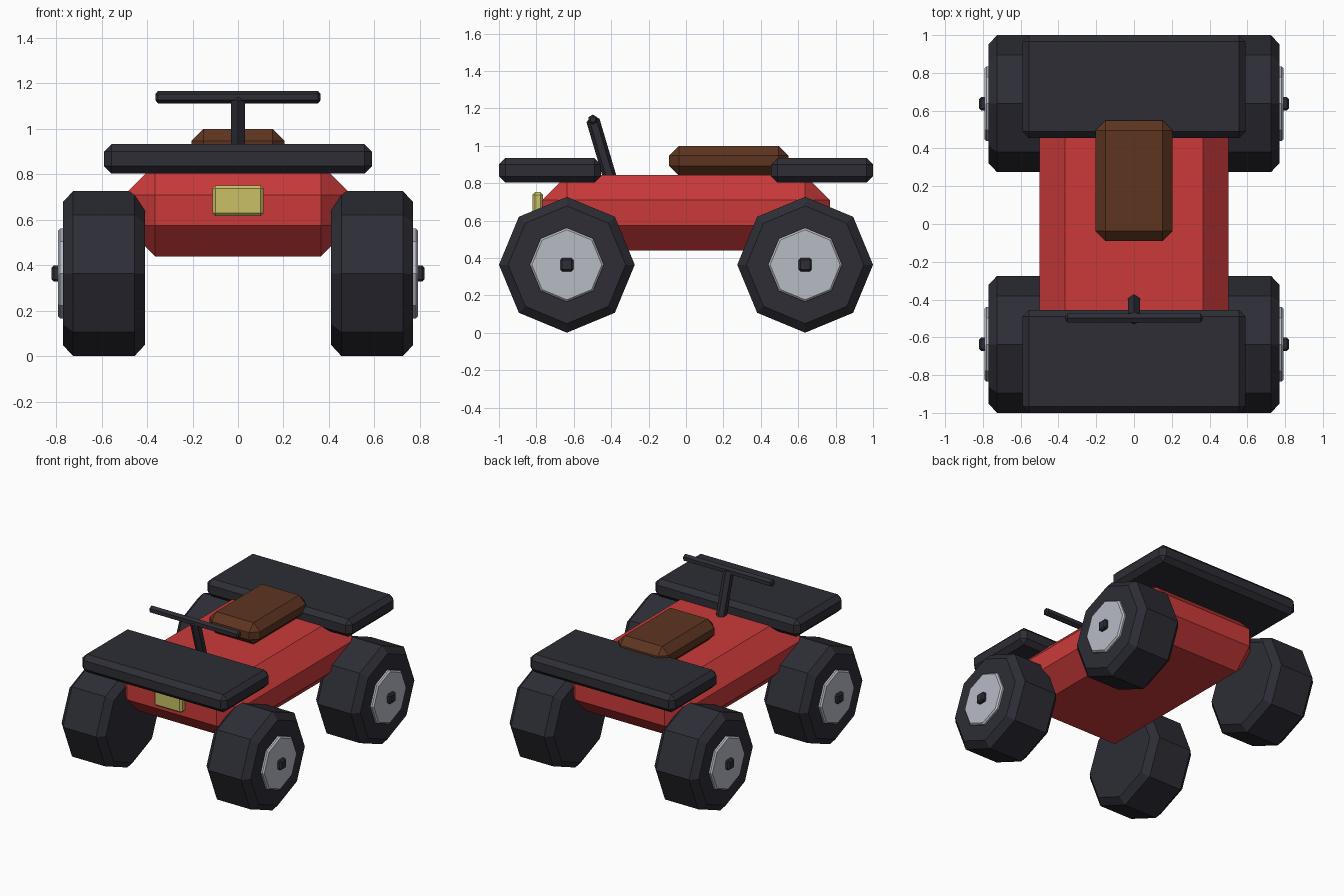
import bpy
import bmesh
from math import pi
from mathutils import Matrix, Vector

old = bpy.data.objects.get("Cube")
if old:
    bpy.data.objects.remove(old, do_unlink=True)


def material(name, rgb):
    mat = bpy.data.materials.new(name)
    mat.use_nodes = True
    color = (*rgb, 1.0)
    mat.diffuse_color = color
    mat.node_tree.nodes["Principled BSDF"].inputs["Base Color"].default_value = color
    return mat


red = material("red paint", (0.60, 0.042, 0.042))
rubber = material("dark rubber", (0.026, 0.026, 0.036))
silver = material("silver metal", (0.48, 0.50, 0.56))
leather = material("brown leather", (0.11, 0.035, 0.014))
glass = material("yellow lamp", (0.58, 0.53, 0.13))


def finish(name, bm, mat):
    bmesh.ops.recalc_face_normals(bm, faces=bm.faces)
    mesh = bpy.data.meshes.new(name)
    bm.to_mesh(mesh)
    bm.free()
    mesh.materials.append(mat)
    obj = bpy.data.objects.new(name, mesh)
    bpy.context.collection.objects.link(obj)
    return obj


def chamfer(bm, edges, width):
    bmesh.ops.bevel(bm, geom=edges, offset=width, offset_type='OFFSET',
                    segments=1, profile=0.5, affect='EDGES')


def box(name, low, high, width, mat):
    """Chamfered box between two corners."""
    low, high = Vector(low), Vector(high)
    bm = bmesh.new()
    bmesh.ops.create_cube(bm, size=1)
    bmesh.ops.scale(bm, vec=high - low, verts=bm.verts)
    bmesh.ops.translate(bm, vec=(low + high) / 2, verts=bm.verts)
    chamfer(bm, bm.edges[:], width)
    return finish(name, bm, mat)


def rod(name, start, end, radius, sides, width, mat):
    """Faceted cylinder between two points with chamfered rims."""
    start, end = Vector(start), Vector(end)
    axis = end - start
    bm = bmesh.new()
    bmesh.ops.create_cone(bm, cap_ends=True, segments=sides, radius1=radius,
                          radius2=radius, depth=axis.length)
    rims = [e for e in bm.edges if abs(e.verts[0].co.z - e.verts[1].co.z) < 1e-4]
    chamfer(bm, rims, width)
    # Keep one corner of the section in the plane of the model's length
    side = Vector((1, 0, 0)) if abs(axis.x) < 1e-4 else Vector((0, 1, 0))
    up = axis.normalized()
    turn = Matrix((side, up.cross(side), up)).transposed().to_4x4()
    bm.transform(Matrix.Translation((start + end) / 2) @ turn)
    return finish(name, bm, mat)


# Body, seat and lamp
box("body", (-0.5, -0.77, 0.44), (0.5, 0.77, 0.845), 0.135, red)
box("seat", (-0.205, -0.09, 0.84), (0.205, 0.548, 1.0), 0.053, leather)
box("headlight", (-0.113, -0.822, 0.617), (0.113, -0.765, 0.752), 0.014, glass)

# Mudguards
box("front_fender", (-0.59, -1.0, 0.803), (0.59, -0.455, 0.934), 0.034, rubber)
box("rear_fender", (-0.59, 0.455, 0.803), (0.59, 1.0, 0.934), 0.034, rubber)

# Steering
rod("steering_column", (0, -0.395, 0.79), (0, -0.5, 1.145), 0.036, 6, 0.01, rubber)
rod("handlebar", (-0.362, -0.498, 1.14), (0.362, -0.498, 1.14), 0.027, 6, 0.01, rubber)

# Wheels
for end, y in (("front", -0.637), ("rear", 0.637)):
    for side, s in (("left", 1), ("right", -1)):
        label = f"{end}_{side}_"
        z = 0.364
        rod(label + "tire", (s * 0.41, y, z), (s * 0.77, y, z), 0.363, 8, 0.045, rubber)
        rod(label + "hub", (s * 0.72, y, z), (s * 0.792, y, z), 0.198, 8, 0.01, silver)
        box(label + "axle_nut", (s * 0.8 - 0.02, y - 0.035, z - 0.035),
            (s * 0.8 + 0.02, y + 0.035, z + 0.035), 0.01, rubber)
